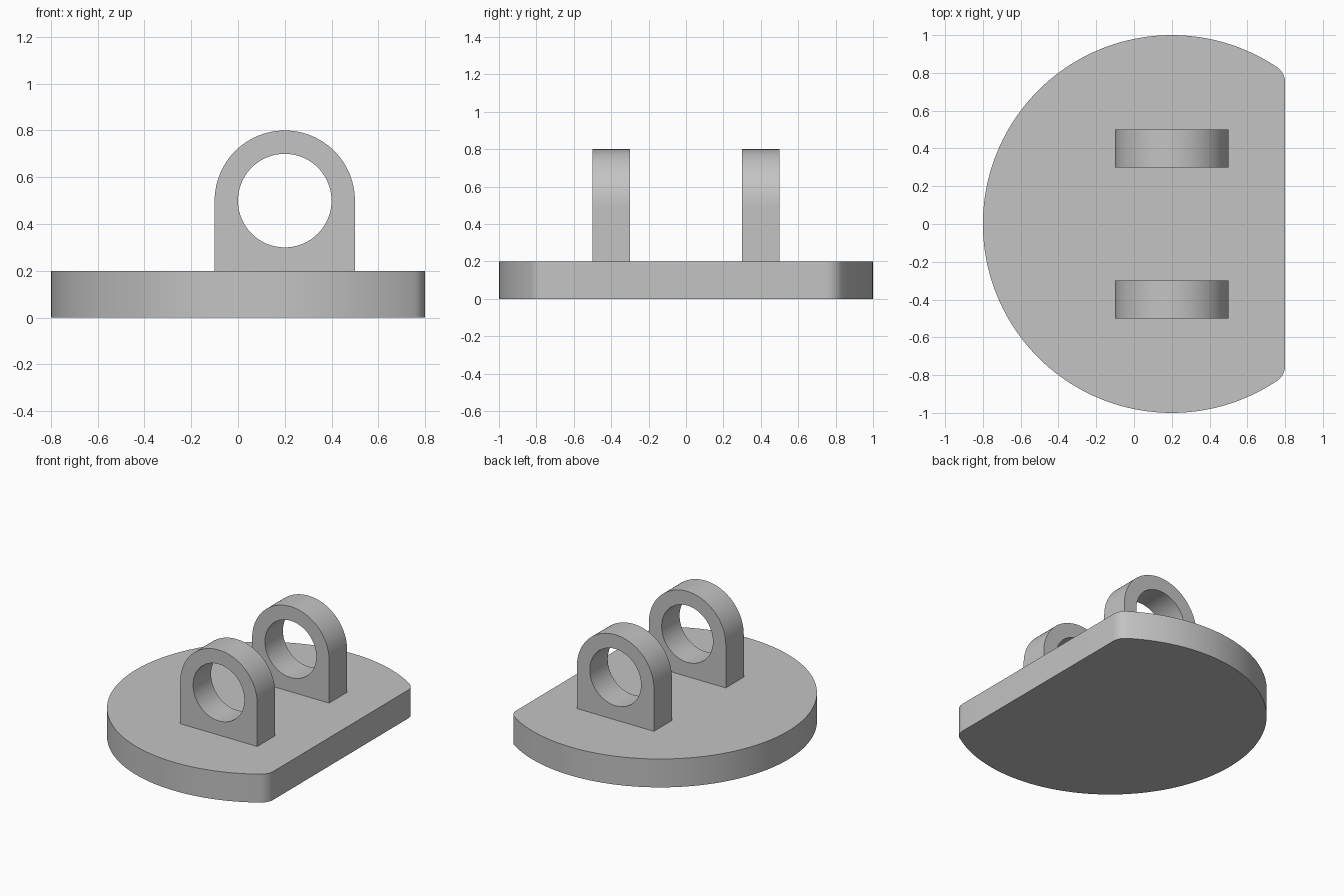
import bpy
import bmesh
from math import sin, cos, pi, radians, sqrt, atan2

cube = bpy.data.objects.get("Cube")
if cube:
    bpy.data.objects.remove(cube, do_unlink=True)

gray = bpy.data.materials.new("plain gray")
gray.use_nodes = True
color = (0.55, 0.55, 0.55, 1)
gray.diffuse_color = color
gray.node_tree.nodes["Principled BSDF"].inputs["Base Color"].default_value = color

CENTER_X = 0.2
PLATE_HEIGHT = 0.2


def finish(bm, name):
    """Turn a bmesh into a smooth-shaded object with sharp edges kept."""
    bmesh.ops.recalc_face_normals(bm, faces=bm.faces)
    mesh = bpy.data.meshes.new(name)
    bm.to_mesh(mesh)
    bm.free()
    mesh.materials.append(gray)
    obj = bpy.data.objects.new(name, mesh)
    bpy.context.collection.objects.link(obj)
    bpy.ops.object.select_all(action="DESELECT")
    obj.select_set(True)
    bpy.context.view_layer.objects.active = obj
    bpy.ops.object.shade_smooth_by_angle(angle=radians(30))
    return obj


def arc(cx, cy, radius, start, end, steps):
    angles = [start + (end - start) * i / steps for i in range(steps + 1)]
    return [(cx + radius * cos(a), cy + radius * sin(a)) for a in angles]


def base_plate():
    """Round plate cut flat on one side, with rounded corners at the cut."""
    radius, flat, fillet = 1.0, 0.6, 0.1
    fx = flat - fillet
    fy = sqrt((radius - fillet) ** 2 - fx ** 2)
    tangent = atan2(fy, fx)
    outline = arc(CENTER_X, 0, radius, tangent, 2 * pi - tangent, 120)
    outline += arc(CENTER_X + fx, -fy, fillet, -tangent, 0, 10)[1:]
    outline += arc(CENTER_X + fx, fy, fillet, 0, tangent, 10)[:-1]
    bm = bmesh.new()
    face = bm.faces.new([bm.verts.new((x, y, 0)) for x, y in outline])
    top = bmesh.ops.extrude_face_region(bm, geom=[face])["geom"]
    verts = [v for v in top if isinstance(v, bmesh.types.BMVert)]
    bmesh.ops.translate(bm, verts=verts, vec=(0, 0, PLATE_HEIGHT))
    return finish(bm, "base_plate")


def lug(name, y):
    """Upright ear: round top, square foot and a round through hole."""
    half, hole, thick, steps = 0.3, 0.2, 0.2, 96
    bm = bmesh.new()
    rings = []
    for i in range(steps):
        a = 2 * pi * i / steps
        c, s = cos(a), sin(a)
        outer = half if i <= steps // 2 else half / max(abs(c), abs(s))
        rings.append([
            bm.verts.new((CENTER_X + r * c, y + side * thick / 2,
                          PLATE_HEIGHT + half + r * s))
            for r, side in ((hole, -1), (outer, -1), (outer, 1), (hole, 1))])
    for i, ring in enumerate(rings):
        after = rings[(i + 1) % steps]
        for k in range(4):
            n = (k + 1) % 4
            bm.faces.new((ring[k], ring[n], after[n], after[k]))
    return finish(bm, name)


base_plate()
for label, y in (("front_lug", -0.4), ("back_lug", 0.4)):
    lug(label, y)
